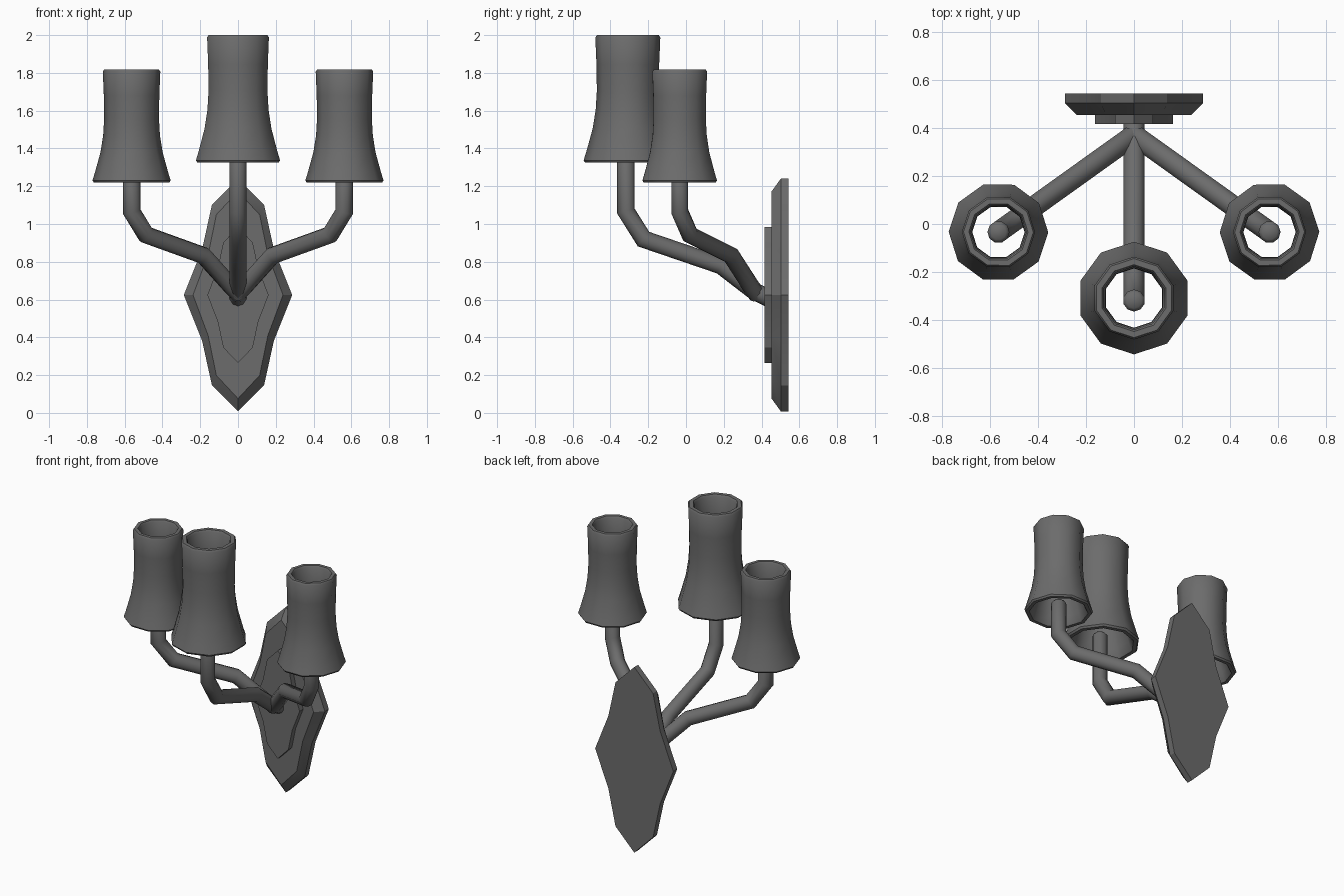
import bpy, bmesh
from math import sin, cos, pi, radians
from mathutils import Vector, Matrix

if "Cube" in bpy.data.objects:
    bpy.data.objects.remove(bpy.data.objects["Cube"])

metal = bpy.data.materials.new("dark grey metal")
GREY = (0.15, 0.15, 0.15, 1)
metal.use_nodes = True
metal.diffuse_color = GREY
metal.node_tree.nodes["Principled BSDF"].inputs["Base Color"].default_value = GREY


def finish(name, bm, angle):
    bmesh.ops.recalc_face_normals(bm, faces=bm.faces)
    mesh = bpy.data.meshes.new(name)
    bm.to_mesh(mesh)
    bm.free()
    mesh.materials.append(metal)
    obj = bpy.data.objects.new(name, mesh)
    bpy.context.collection.objects.link(obj)
    bpy.ops.object.select_all(action='DESELECT')
    obj.select_set(True)
    bpy.context.view_layer.objects.active = obj
    bpy.ops.object.shade_smooth_by_angle(angle=radians(angle))
    return obj


def bridge(bm, rings, closed=False):
    pairs = list(zip(rings, rings[1:]))
    if closed:
        pairs.append((rings[-1], rings[0]))
    for a, b in pairs:
        n = len(a)
        for i in range(n):
            j = (i + 1) % n
            bm.faces.new((a[i], a[j], b[j], b[i]))


# Wall plates: one outline, scaled per layer of (y, scale)
CENTRE_Z = 0.624
QUARTER = [(0.287, 0), (0.19, 0.242), (0.138, 0.478), (0, 0.616)]


def plate(name, layers):
    upper = QUARTER + [(-x, z) for x, z in QUARTER[-2::-1]]
    outline = upper + [(x, -z) for x, z in upper[-2:0:-1]]
    bm = bmesh.new()
    rings = [[bm.verts.new((x * sx, y, CENTRE_Z + z * sz)) for x, z in outline]
             for y, sx, sz in layers]
    bridge(bm, rings)
    bm.faces.new(rings[0])
    bm.faces.new(rings[-1])
    finish(name, bm, 30)


plate("back_plate", [(0.543, 1, 1), (0.502, 1, 1), (0.453, 0.83, 0.89)])
plate("front_plate", [(0.46, 0.565, 0.583), (0.416, 0.565, 0.583)])


# Arms: mitred tubes along (distance, height) paths, turned about the mount
def arm(name, path, place, radius=0.046, sides=10):
    pts = [Vector((d, z)) for d, z in path]
    bm = bmesh.new()
    rings = []

    def ring(p, across, r, stretch=1):
        rings.append([bm.verts.new((p.x + across.x * r * stretch * cos(a),
                                    r * sin(a),
                                    p.y + across.y * r * stretch * cos(a)))
                      for a in (2 * pi * i / sides for i in range(sides))])

    for i, p in enumerate(pts):
        before = (p - pts[i - 1]).normalized() if i else (pts[1] - p).normalized()
        after = (pts[i + 1] - p).normalized() if i < len(pts) - 1 else before
        t = (before + after).normalized()
        ring(p, Vector((-t.y, t.x)), radius, 1 / t.dot(before))
    ring(pts[-1] + Vector((0, 0.015)), Vector((-1, 0)), radius * 0.7)
    bridge(bm, rings)
    bm.faces.new(rings[0])
    bm.faces.new(rings[-1])
    bm.transform(place)
    finish(name, bm, 50)


# Shades: ten-sided flared tubes, open at both ends
OUTER = [(0.012, 0.234), (0.06, 0.219), (0.18, 0.186), (0.28, 0.170),
         (0.38, 0.164), (0.52, 0.166), (0.663, 0.172)]
WALL = 0.041


def shade(name, size, base, reach, place, sides=10):
    inner = [(z, r - WALL) for z, r in reversed(OUTER)]
    top, bottom = 0.675, 0
    profile = ([(bottom, OUTER[0][1] - 0.008)] + OUTER + [(top, OUTER[-1][1] - 0.008)]
               + [(top, inner[0][1] + 0.008)] + inner + [(bottom, inner[-1][1] + 0.008)])
    bm = bmesh.new()
    rings = [[bm.verts.new((reach + size * r * cos(2 * pi * i / sides),
                            size * r * sin(2 * pi * i / sides), base + size * z))
              for i in range(sides)] for z, r in profile]
    bridge(bm, rings, closed=True)
    bm.transform(place)
    finish(name, bm, 40)


MOUNT_Y = 0.37
CENTRE_PATH = [(-0.07, 0.605), (0.01, 0.645), (0.185, 0.78), (0.595, 0.92),
               (0.688, 1.068), (0.688, 1.39)]
SIDE_PATH = [(-0.01, 0.625), (0.05, 0.675), (0.225, 0.833), (0.6, 0.943),
             (0.693, 1.067), (0.693, 1.28)]

for side, turn, path, size, base in [("centre", -90, CENTRE_PATH, 1, 1.325),
                                     ("left", -35.6, SIDE_PATH, 0.885, 1.22),
                                     ("right", -144.4, SIDE_PATH, 0.885, 1.22)]:
    place = Matrix.Translation((0, MOUNT_Y, 0)) @ Matrix.Rotation(radians(turn), 4, 'Z')
    arm(side + "_arm", path, place)
    shade(side + "_shade", size, base, path[-1][0] - (0.01 if side == "centre" else 0), place)
